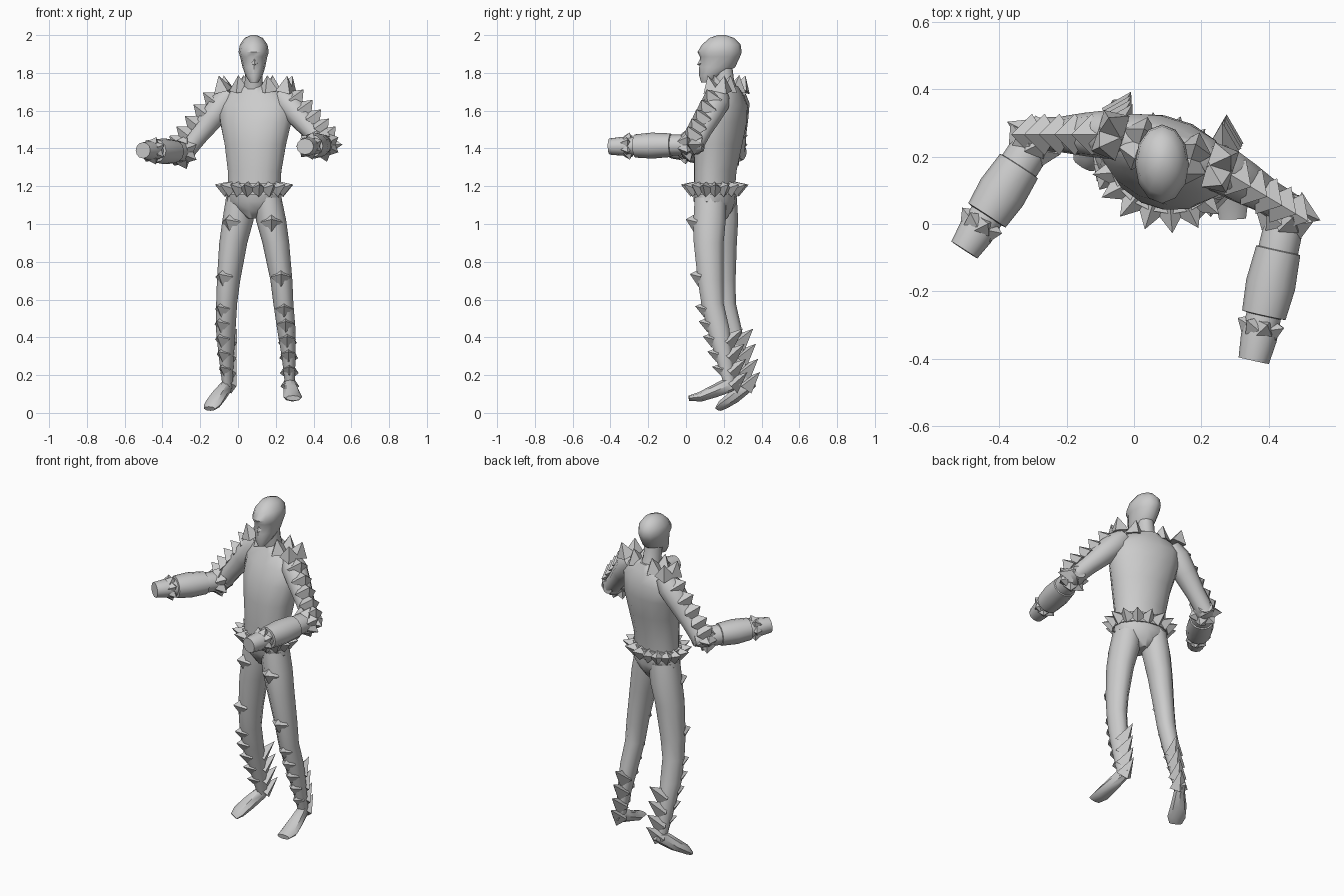
import bpy, bmesh
from math import sin, cos, pi
from mathutils import Vector as V, Matrix

if "Cube" in bpy.data.objects:
    bpy.data.objects.remove(bpy.data.objects["Cube"])

FACING = V((-0.3, -0.95, 0)).normalized()   # torso is twisted to its right
SIDE = V((0.95, -0.3, 0)).normalized()
UP = V((0, 0, 1))


def finish(name, bm, smooth=True):
    bmesh.ops.recalc_face_normals(bm, faces=bm.faces)
    me = bpy.data.meshes.new(name)
    bm.to_mesh(me)
    bm.free()
    ob = bpy.data.objects.new(name, me)
    bpy.context.collection.objects.link(ob)
    if smooth:
        bpy.ops.object.select_all(action='DESELECT')
        ob.select_set(True)
        bpy.context.view_layer.objects.active = ob
        bpy.ops.object.shade_smooth_by_angle(angle=0.75)
    return ob


def tube(name, secs, ref, n=10, axis=None):
    """Loft oval sections (x, y, z, half width, half depth); ref points along depth."""
    bm = bmesh.new()
    pts = [V(s[:3]) for s in secs]
    rings = []
    for i, s in enumerate(secs):
        t = axis or (pts[min(i + 1, len(pts) - 1)] - pts[max(i - 1, 0)]).normalized()
        a = V(ref).cross(t).normalized()
        b = t.cross(a)
        rings.append([bm.verts.new(pts[i] + a * s[3] * cos(2 * pi * k / n) + b * s[4] * sin(2 * pi * k / n))
                      for k in range(n)])
    for r, q in zip(rings, rings[1:]):
        for k in range(n):
            bm.faces.new((r[k], r[(k + 1) % n], q[(k + 1) % n], q[k]))
    bm.faces.new(rings[0])
    bm.faces.new(rings[-1])
    return finish(name, bm)


def spikes(name, items):
    """Four-sided pyramids: (base centre, direction, base radius, height)."""
    bm = bmesh.new()
    for p, d, r, h in items:
        d = V(d).normalized()
        m = Matrix.Translation(V(p) + d * h / 2) @ d.to_track_quat('Z', 'Y').to_matrix().to_4x4()
        bmesh.ops.create_cone(bm, cap_ends=True, segments=4, radius1=r, radius2=0, depth=h, matrix=m)
    return finish(name, bm, False)


# torso, neck and pelvis
tube("torso", [(.085, .15, 1.16, .145, .105), (.088, .155, 1.28, .148, .11), (.092, .17, 1.42, .17, .125),
               (.094, .19, 1.54, .198, .128), (.092, .21, 1.63, .205, .105), (.09, .217, 1.69, .16, .075),
               (.085, .22, 1.73, .07, .055)], FACING, 14, UP)
tube("neck", [(.085, .22, 1.69, .06, .06), (.083, .2, 1.76, .048, .055), (.082, .19, 1.84, .048, .055)],
     FACING, 10, UP)
tube("pelvis", [(.085, .15, 1.2, .148, .11), (.085, .155, 1.12, .155, .11), (.085, .16, 1.07, .1, .085),
                (.085, .16, 1.03, .03, .06)], FACING, 12, UP)

# head with brow ridge and nose
tube("head", [(.085, .105, 1.75, .022, .025), (.085, .13, 1.785, .045, .06), (.084, .165, 1.83, .06, .095),
              (.083, .18, 1.885, .072, .106), (.083, .178, 1.91, .08, .117), (.083, .187, 1.95, .073, .102),
              (.083, .19, 1.985, .048, .065), (.083, .19, 2.0, .014, .02)], (0, -1, 0), 12, UP)
spikes("nose", [((.086, .085, 1.855), (0.02, -.8, -.4), .022, .03)])

# spiked belt
BELT = V((.085, .152, 1.185))
tube("belt", [(*(BELT - UP * .03), .158, .118), (*(BELT + UP * .03), .158, .118)], FACING, 16, UP)
items = []
for k in range(16):
    t = 2 * pi * k / 16
    out = SIDE * cos(t) + FACING * sin(t)
    items.append((BELT + SIDE * .145 * cos(t) + FACING * .108 * sin(t), out + UP * .35, .044, .072))
spikes("belt_spikes", items)

# legs, feet and leg spikes
RADII = [(.075, .088), (.08, .09), (.071, .083), (.058, .071), (.053, .062), (.049, .062), (.037, .048), (.024, .03)]
HEIGHTS = [1.14, 1.02, .9, .7, .58, .45, .3, .13]
LEGS = {
    "right": dict(x=[.015, .0, -.025, -.05, -.06, -.065, -.062, -.055],
                  y=[.185, .19, .19, .195, .205, .235, .275, .315], face=V((-.5, -.85, 0)),
                  foot=[(-.045, .36, .155, .02, .02), (-.065, .31, .135, .03, .04), (-.105, .255, .085, .044, .036),
                        (-.135, .2, .045, .05, .027), (-.15, .175, .022, .035, .014)]),
    "left": dict(x=[.155, .175, .2, .23, .24, .255, .268, .275],
                 y=[.13, .125, .12, .13, .14, .17, .2, .235], face=V((.0, -1, 0)),
                 foot=[(.272, .28, .16, .02, .02), (.274, .23, .15, .03, .04), (.283, .15, .115, .042, .034),
                       (.29, .075, .085, .05, .026), (.292, .015, .078, .04, .014)]),
}


def on_leg(leg, z):
    for i in range(7):
        if HEIGHTS[i] >= z >= HEIGHTS[i + 1]:
            f = (HEIGHTS[i] - z) / (HEIGHTS[i] - HEIGHTS[i + 1])
            mix = lambda a: a[i] + (a[i + 1] - a[i]) * f
            return V((mix(leg["x"]), mix(leg["y"]), z)), mix([r[1] for r in RADII])


for side, leg in LEGS.items():
    face = leg["face"].normalized()
    tube(side + "_leg", [(x, y, z, *r) for x, y, z, r in zip(leg["x"], leg["y"], HEIGHTS, RADII)], face, 10, UP)
    tube(side + "_foot", leg["foot"], UP, 8)
    items = []
    for z, s in ((1.01, .058), (.72, .054), (.55, .046), (.47, .046), (.39, .046), (.31, .042), (.23, .036)):
        c, r = on_leg(leg, z)
        items.append((c + face * (r - .022), face + UP * .25, s, .06))
    spikes(side + "_shin_spikes", items)
    items = []
    for z in (.37, .29, .21, .14):
        c, r = on_leg(leg, z)
        items.append((c - face * (r - .025), UP * .75 - face * .85, .05, .115))
    spikes(side + "_calf_spikes", items)

# arms: shoulder, elbow, hand end, hand pointing level and forward
ARMS = {
    "right": (V((-.07, .265, 1.65)), V((-.28, .265, 1.38)), V((-.503, -.077, 1.39)), -1),
    "left": (V((.255, .165, 1.65)), V((.455, .045, 1.42)), V((.355, -.405, 1.41)), 1),
}
for side, (s, e, h, sx) in ARMS.items():
    arm = lambda f: s.lerp(e, f)
    tube(side + "_upper_arm", [(*arm(f), r, r) for f, r in
                               ((-.15, .05), (.05, .072), (.35, .065), (.7, .053), (1.08, .05))], FACING, 10)
    fore = lambda f: e.lerp(h, f)
    tube(side + "_forearm", [(*fore(f), r, r * .93) for f, r in
                             ((-.1, .04), (.02, .058), (.27, .06), (.275, .067), (.5, .074), (.7, .066),
                              (.705, .052), (.85, .054), (1, .046))], UP, 12)
    # spiked cuffs at elbow and wrist
    d = (h - e).normalized()
    a = d.cross(UP).normalized()
    b = a.cross(d)
    items = []
    for f, n, r, size, tall in ((.08, 7, .045, .045, .05), (.78, 7, .04, .034, .036)):
        for k in range(n):
            out = a * cos(2 * pi * k / n) + b * sin(2 * pi * k / n)
            items.append((fore(f) + out * r, out - d * .35, size, tall))
    items.append((e + V((sx * .02, 0, 0)), V((sx * .9, -.4 if sx > 0 else .45, 0)), .055, .085))
    spikes(side + "_cuff_spikes", items)
    # pyramids running from neck over shoulder and down the arm
    across = (e - s).cross(UP).normalized()
    normal = across.cross(e - s).normalized()
    if normal.z < 0:
        normal = -normal
    items = [(arm(f) + normal * .042, normal, .062, .078) for f in (.1, .34, .56, .77, .95)]
    for off, lean in ((.09, 0), (.0, .25)):
        base = s + UP * .055 - SIDE * sx * off
        for fwd in (-.028, .028):
            items.append((base + FACING * fwd, UP + SIDE * sx * lean + FACING * fwd * 8, .056, .085))
    spikes(side + "_shoulder_spikes", items)
